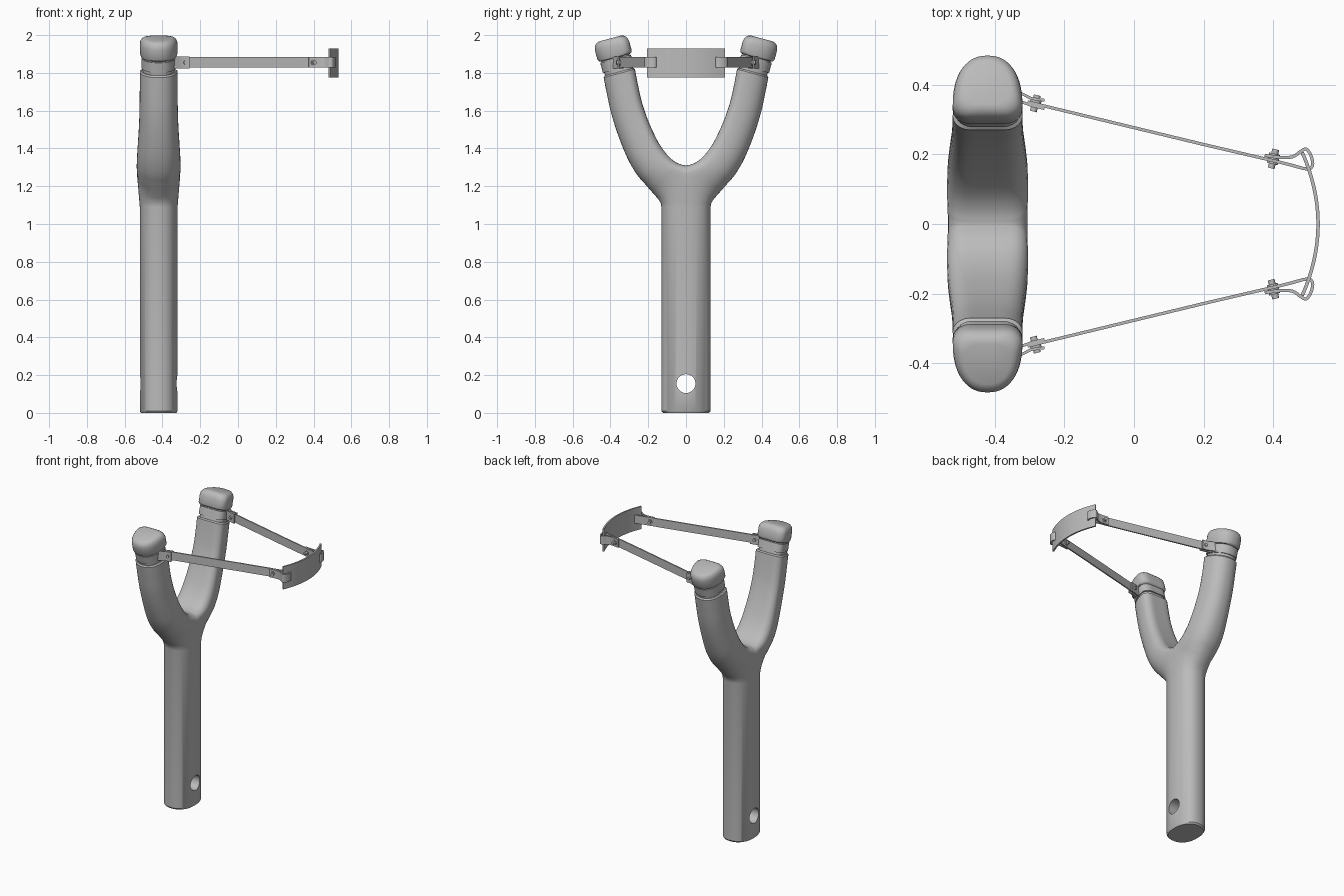
import bpy, bmesh, math
from mathutils import Vector, Matrix

if "Cube" in bpy.data.objects:
    bpy.data.objects.remove(bpy.data.objects["Cube"])

grey = bpy.data.materials.new("plain grey")
grey.diffuse_color = (0.5, 0.5, 0.5, 1)
grey.use_nodes = True
grey.node_tree.nodes["Principled BSDF"].inputs["Base Color"].default_value = grey.diffuse_color
CX = -0.42                       # fork centre plane
HALF_PI = math.pi / 2


def finish(bm, name, mirror=True, angle=35):
    """Mirror across y, fix normals and turn into an object."""
    if mirror:
        bmesh.ops.mirror(bm, geom=bm.verts[:] + bm.edges[:] + bm.faces[:],
                         axis='Y', merge_dist=1e-5)
        bmesh.ops.remove_doubles(bm, verts=bm.verts[:], dist=1e-5)
    bmesh.ops.recalc_face_normals(bm, faces=bm.faces[:])
    me = bpy.data.meshes.new(name)
    bm.to_mesh(me)
    bm.free()
    ob = bpy.data.objects.new(name, me)
    bpy.context.collection.objects.link(ob)
    me.materials.append(grey)
    smooth(ob, angle)
    return ob


def smooth(ob, angle):
    bpy.ops.object.select_all(action='DESELECT')
    ob.select_set(True)
    bpy.context.view_layer.objects.active = ob
    bpy.ops.object.shade_smooth_by_angle(angle=math.radians(angle))


def ring(I, O, w, r, seam=False, n=2.3):
    """D-shaped section: flat inner side at I, rounded outer end at O (y, z)."""
    I, O = Vector(I), Vector(O)
    C = I - Vector((0, r)) if seam else I + (O - I).normalized() * r
    rr = 0.05
    half = [(I, (w - rr) * k / 3) for k in range(4)]
    for k in range(1, 6):
        a = HALF_PI * k / 5
        half.append((I + (C - I) * (1 - math.cos(a)), w - rr + rr * math.sin(a)))
    for k in range(1, 15):
        a = HALF_PI * k / 14
        half.append((C + (O - C) * math.sin(a) ** (2 / n),
                     w * max(0, math.cos(a)) ** (2 / n)))
    half[-1] = (O, 0)
    full = half + [(p, -v) for p, v in half[-2:0:-1]]
    return [Vector((CX + v, p.x, p.y)) for p, v in full]


def loft(rings, seam_count=0):
    """Skin the rings; the first seam_count rings stay open on the y = 0 plane."""
    bm = bmesh.new()
    rows = [[bm.verts.new(p) for p in r] for r in rings]
    n = len(rows[0])
    for j in range(len(rows) - 1):
        for i in range(n):
            k = (i + 1) % n
            inner = (i <= 8 or i >= n - 8) and (k <= 8 or k >= n - 8)
            if inner and j + 1 < seam_count:
                continue
            bm.faces.new((rows[j][i], rows[j][k], rows[j + 1][k], rows[j + 1][i]))
    bm.faces.new(rows[0])
    bm.faces.new(rows[-1])
    return bm


def catmull(p, steps):
    out = []
    q = [p[0]] + p + [p[-1]]
    for s in range(len(p) - 1):
        for k in range(steps):
            t = k / steps
            out.append([0.5 * (2 * b + (c - a) * t + (2 * a - 5 * b + 4 * c - d) * t * t
                               + (3 * b - a - 3 * c + d) * t ** 3)
                        for a, b, c, d in zip(*q[s:s + 4])])
    return out + [p[-1]]


def tip(d, L, w, r=0.04):
    """Section at distance d along the leaning arm axis, from the arm top."""
    a, e = Vector((0.26, 0.966)), Vector((0.966, -0.26))
    c = Vector((0.3535, 1.8025)) + a * d
    return ring(c - e * L, c + e * L, w, r)


# forked handle: straight grip, then the arm sweep (inner y z, outer y z, half depth, corner)
grip = [ring((0, z), (o, z + dz), w, r, True) for z, o, dz, w, r in (
    (0, .122, 0, .094, 0), (.01, .13, 0, .1, 0), (1.09, .13, 0, .1, 0),
    (1.115, .135, 0, .102, 0), (1.2, .152, -.062, .109, 0))]
arm = catmull([
    (0, 1.31, .185, 1.175, .114, .05),
    (.035, 1.318, .22, 1.215, .116, .05),
    (.075, 1.342, .255, 1.255, .116, .05),
    (.115, 1.385, .29, 1.31, .114, .05),
    (.153, 1.445, .322, 1.375, .110, .045),
    (.197, 1.54, .363, 1.48, .104, .04),
    (.232, 1.64, .397, 1.59, .101, .04),
    (.255, 1.74, .42, 1.695, .1, .04),
    (.27, 1.82, .436, 1.775, .1, .04)], 4)
rings = grip + [ring(s[:2], s[2:4], s[4], s[5], i == 0) for i, s in enumerate(arm)]
rings += [tip(.003, .079, .093)]
handle = finish(loft(rings, len(grip) + 1), "forked_handle")

# lanyard hole through the grip
bm = bmesh.new()
bmesh.ops.create_cone(bm, cap_ends=True, segments=40, radius1=.05, radius2=.05, depth=.5,
                      matrix=Matrix.Translation((CX, 0, .155)) @ Matrix.Rotation(HALF_PI, 4, 'Y'))
cutter = finish(bm, "hole_cutter", False)
cutter.hide_render = True
mod = handle.modifiers.new("hole", 'BOOLEAN')
mod.operation, mod.object, mod.solver = 'DIFFERENCE', cutter, 'EXACT'
bpy.ops.object.select_all(action='DESELECT')
handle.select_set(True)
bpy.context.view_layer.objects.active = handle
bpy.ops.object.convert(target='MESH')
bpy.data.objects.remove(cutter)
smooth(handle, 35)

# necks, strap bands around them, and rounded tip caps
finish(loft([tip(-.01, .077, .085), tip(.095, .077, .085)]), "arm_necks")
finish(loft([tip(.02, .084, .092), tip(.075, .084, .092)]), "neck_bands")
finish(loft([tip(*s) for s in (
    (.080, .076, .084), (.083, .088, .095), (.095, .094, .1), (.145, .094, .1),
    (.160, .091, .097), (.173, .084, .090), (.182, .073, .080), (.186, .060, .066))]),
    "tip_caps", angle=50)


def ribbon(name, path, z0, z1, t, mirror=True):
    """Upright flat band of thickness t following an xy path."""
    pts = [Vector(p) for p in path]
    bm = bmesh.new()
    rows = []
    for i, p in enumerate(pts):
        d = (pts[min(i + 1, len(pts) - 1)] - pts[max(i - 1, 0)]).normalized()
        o = Vector((-d.y, d.x)) * t / 2
        rows.append([bm.verts.new((q.x, q.y, z)) for q, z in
                     ((p + o, z0), (p + o, z1), (p - o, z1), (p - o, z0))])
    for a, b in zip(rows, rows[1:]):
        for i in range(4):
            k = (i + 1) % 4
            bm.faces.new((a[i], a[k], b[k], b[i]))
    bm.faces.new(rows[0])
    bm.faces.new(rows[-1])
    return finish(bm, name, mirror, 40)


# pulling straps with the loop that holds the pouch
loop = catmull([(.38, .186), (.44, .172), (.495, .158), (.512, .168), (.508, .195),
                (.494, .215), (.478, .208), (.455, .193), (.42, .191), (.375, .197)], 4)
ribbon("straps", [(-.305, .350), (.2, .228)] + loop, 1.828, 1.884, .009)
# tabs joining the straps to the neck bands
ribbon("outer_tabs", [(-.345, .385), (-.318, .372), (-.295, .360), (-.257, .355)],
       1.822, 1.886, .008)
ribbon("inner_tabs", [(-.345, .352), (-.318, .349), (-.295, .340), (-.257, .331)],
       1.822, 1.886, .008)

# curved pouch
ribbon("pouch", [(.528 - 1.08 * y * y, y) for y in (-.205 + .41 * k / 24 for k in range(25))],
       1.775, 1.93, .01, False)

# rivets through strap ends
bm = bmesh.new()
turn = Matrix.Rotation(-math.atan2(.245, 1), 4, 'Z') @ Matrix.Rotation(HALF_PI, 4, 'X')
for x, y, depth in ((-.283, .346, .036), (.40, .187, .044)):
    for r, d in ((.010, depth + .012), (.016, depth - .014)):
        bmesh.ops.create_cone(bm, cap_ends=True, segments=20, radius1=r, radius2=r, depth=d,
                              matrix=Matrix.Translation((x, y, 1.855)) @ turn)
finish(bm, "rivets")
